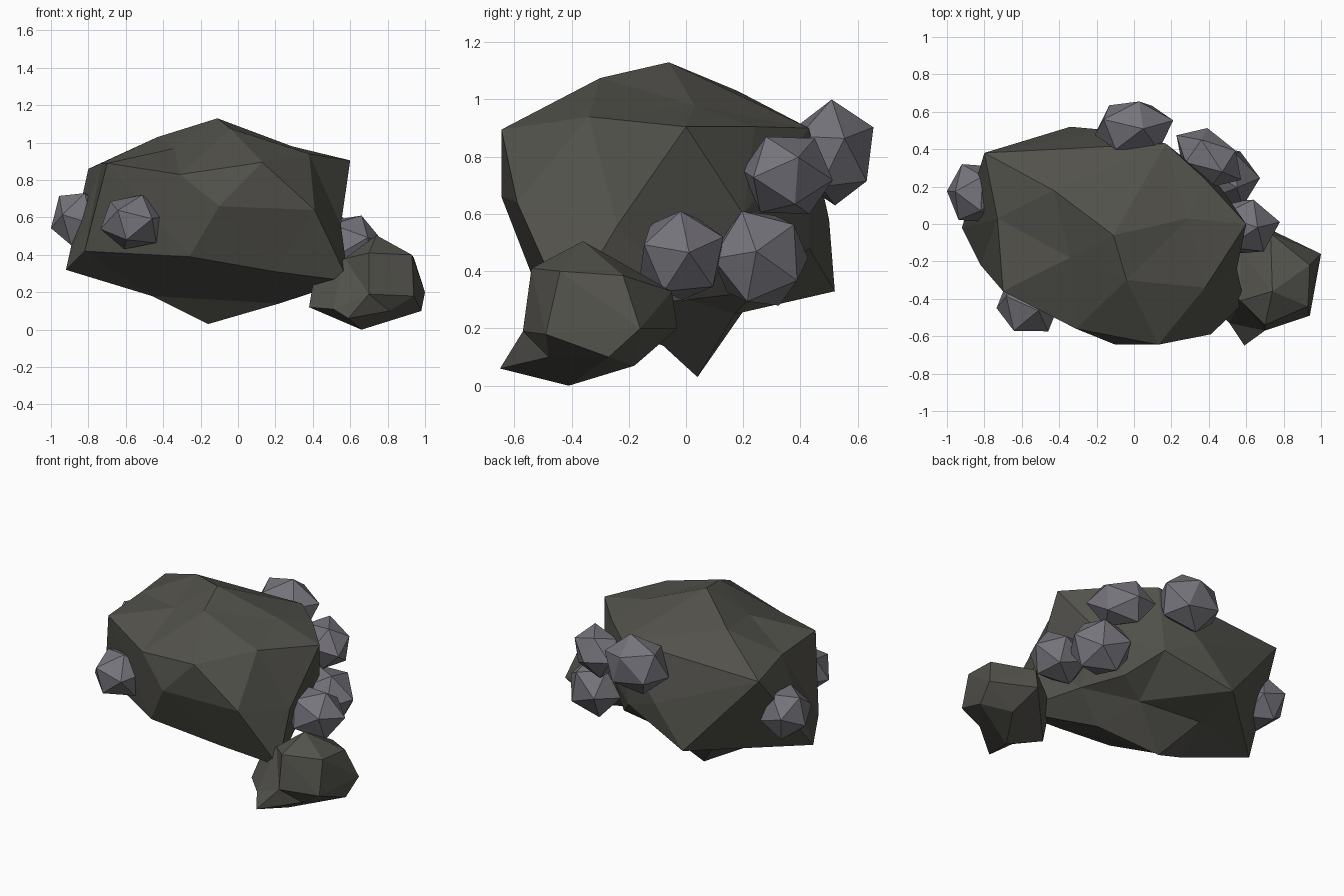
import bpy, bmesh
from math import radians
from mathutils import Vector, Euler, Matrix

cube = bpy.data.objects.get("Cube")
if cube:
    bpy.data.objects.remove(cube, do_unlink=True)


def material(name, rgb):
    mat = bpy.data.materials.new(name)
    mat.use_nodes = True
    color = (*rgb, 1)
    mat.diffuse_color = color
    mat.node_tree.nodes["Principled BSDF"].inputs["Base Color"].default_value = color
    return mat


def make_object(name, bm, mat):
    bmesh.ops.recalc_face_normals(bm, faces=bm.faces)
    mesh = bpy.data.meshes.new(name)
    bm.to_mesh(mesh)
    bm.free()
    mesh.materials.append(mat)
    obj = bpy.data.objects.new(name, mesh)
    bpy.context.collection.objects.link(obj)
    return obj


def faceted_rock(name, centre, radii, corners, mat):
    """Boulder skinned over its corners, as a ball whose points are pushed in and out."""
    bm = bmesh.new()
    placed = []
    for corner in corners:
        ray = Vector((c - m) / r for c, m, r in zip(corner, centre, radii))
        placed.append((bm.verts.new(ray.normalized()), corner))
    bmesh.ops.convex_hull(bm, input=bm.verts)
    for vert, corner in placed:
        vert.co = corner
    return make_object(name, bm, mat)


def nodule(name, centre, radii, turn, yaw, mat):
    """Turned icosahedron fitted to the radii, then swung about the vertical."""
    bm = bmesh.new()
    bmesh.ops.create_icosphere(bm, subdivisions=1, radius=1)
    bmesh.ops.transform(bm, matrix=Euler(turn).to_matrix().to_4x4(), verts=bm.verts)
    for axis in range(3):
        reach = max(v.co[axis] for v in bm.verts)
        for v in bm.verts:
            v.co[axis] *= radii[axis] / reach
    place = Matrix.Translation(centre) @ Matrix.Rotation(radians(yaw), 4, "Z")
    bmesh.ops.transform(bm, matrix=place, verts=bm.verts)
    return make_object(name, bm, mat)


rock = material("dark olive stone", (0.085, 0.084, 0.072))
ore = material("grey violet ore", (0.18, 0.175, 0.20))

# Main boulder: crown, front, sides, back, underside
crown = [(-.11, -.06, 1.13), (-.43, .18, 1.03), (-.04, -.3, 1.075), (.29, .03, .98),
         (-.34, -.18, .97), (.38, -.34, .94), (.6, 0, .905), (.38, .24, .905),
         (.17, .43, .9)]
front = [(.13, -.645, .895), (-.1, -.645, .66), (-.31, -.56, .83), (.41, -.59, .64),
         (-.26, -.54, .39), (.2, -.47, .31)]
sides = [(.59, -.42, .26), (.55, -.24, .56), (-.7, -.36, .89), (-.73, .03, .89),
         (-.8, .38, .86), (-.92, -.02, .32), (-.82, -.22, .42)]
back = [(-.34, .52, .33), (-.12, .5, .58), (.12, .43, .48), (.46, .2, .6)]
underside = [(-.16, .04, .03), (-.46, -.09, .18), (.22, -.08, .14), (.1, .17, .25),
             (-.35, .2, .26), (.28, .25, .33), (.42, 0, .3)]
faceted_rock("main_boulder", (-.12, 0, .55), (.8, .6, .55),
             crown + front + sides + back + underside, rock)

# Small boulder leaning on the corner
faceted_rock("small_boulder", (.7, -.35, .22), (.3, .3, .25), [
    (.59, -.65, .06), (.7, -.54, .41), (.7, -.57, .19), (.94, -.49, .18), (.93, -.44, .4),
    (.74, -.36, .505), (.94, -.22, .385), (1, -.16, .2), (.98, -.27, .1), (.66, -.41, 0),
    (.73, -.05, .33), (.73, -.03, .2), (.8, -.18, .07), (.41, -.3, .3), (.38, -.4, .12),
    (.51, -.53, .11), (.57, -.15, .28), (.57, -.41, .38), (.81, -.48, .1)], rock)

# Ore nodules set into the main boulder
nodules = {
    "front_nodule": ((-.56, -.42, .575), (.165, .165, .145), (.3, .2, .5), -12),
    "side_nodule": ((-.85, .165, .59), (.15, .155, .14), (.6, .1, .2), 0),
    "back_top_nodule": ((0, .515, .815), (.21, .14, .185), (.1, .2, .3), 0),
    "back_corner_nodule": ((.4, .355, .735), (.21, .125, .135), (.2, .5, .1), -35),
    "back_low_nodule": ((.48, .26, .445), (.175, .155, .165), (.4, .3, .7), -30),
    "flank_nodule": ((.58, -.015, .455), (.2, .145, .155), (.1, .4, .2), 0),
}
for name, (centre, radii, turn, yaw) in nodules.items():
    nodule(name, centre, radii, turn, yaw, ore)
